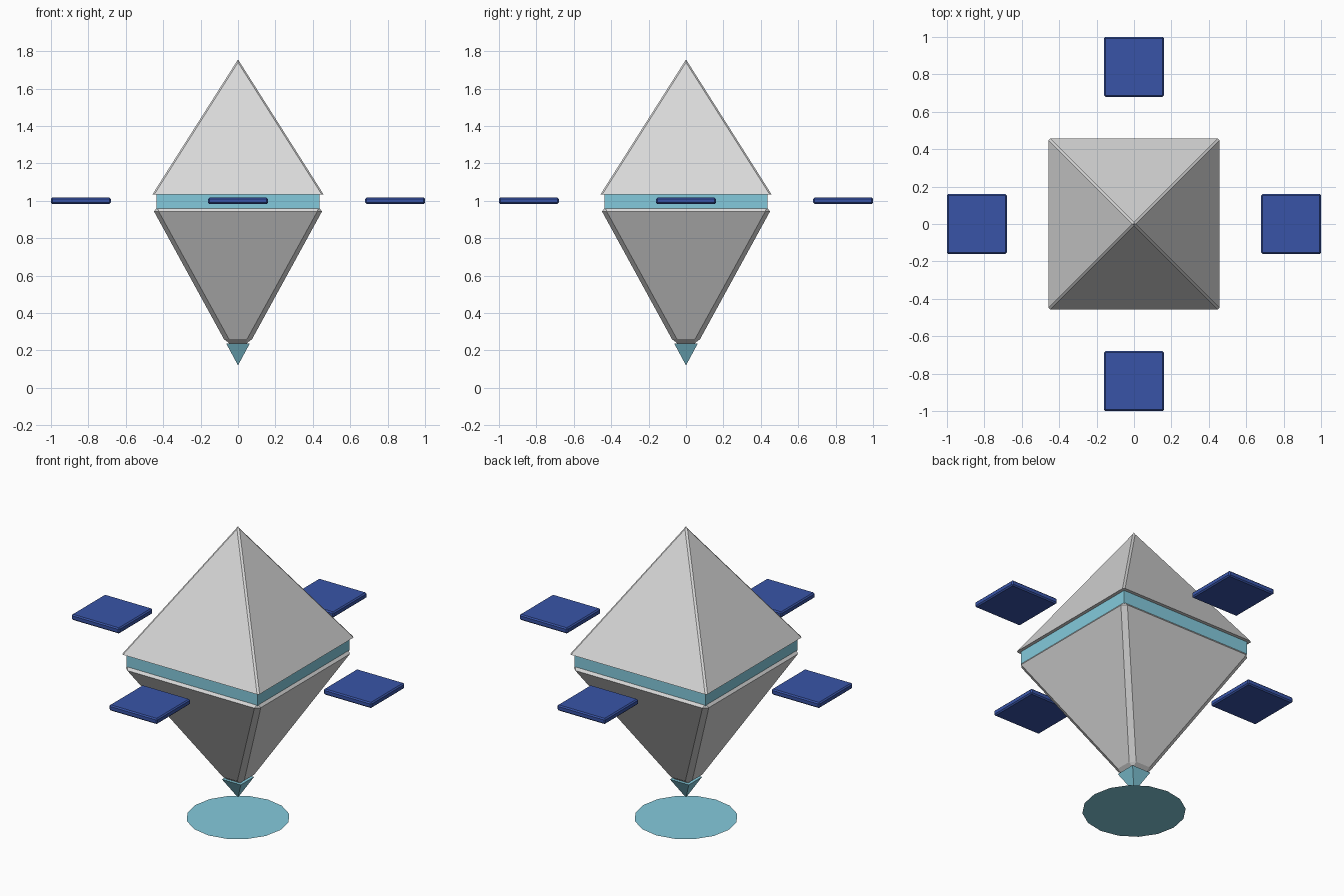
import bpy
import bmesh

cube = bpy.data.objects.get("Cube")
if cube:
    bpy.data.objects.remove(cube, do_unlink=True)


def linear(c):
    c /= 255
    return c / 12.92 if c <= 0.04045 else ((c + 0.055) / 1.055) ** 2.4


def make_material(name, *rgb):
    colour = [linear(c) for c in rgb] + [1]
    mat = bpy.data.materials.new(name)
    mat.use_nodes = True
    mat.diffuse_color = colour
    mat.node_tree.nodes["Principled BSDF"].inputs["Base Color"].default_value = colour
    return mat


grey = make_material("pale_grey", 217, 217, 217)
cyan = make_material("glow_cyan", 132, 202, 220)
blue = make_material("panel_blue", 56, 84, 167)


def finish(name, bm, mat):
    bmesh.ops.recalc_face_normals(bm, faces=bm.faces)
    mesh = bpy.data.meshes.new(name)
    bm.to_mesh(mesh)
    bm.free()
    mesh.materials.append(mat)
    obj = bpy.data.objects.new(name, mesh)
    bpy.context.collection.objects.link(obj)
    return obj


def square_loft(name, rings, mat):
    """Loft square rings given as (height, half width, corner chamfer)."""
    bm = bmesh.new()
    loops = []
    for z, h, c in rings:
        k = h - c
        pts = [(h, -k), (h, k), (k, h), (-k, h), (-h, k), (-h, -k), (-k, -h), (k, -h)]
        loops.append([bm.verts.new((x, y, z)) for x, y in pts])
    for low, high in zip(loops, loops[1:]):
        for i in range(8):
            j = (i + 1) % 8
            bm.faces.new((low[i], low[j], high[j], high[i]))
    bm.faces.new(loops[0])
    bm.faces.new(loops[-1])
    bmesh.ops.remove_doubles(bm, verts=bm.verts, dist=0.0005)
    return finish(name, bm, mat)


# Central body, top to bottom
square_loft("upper_pyramid", [(1.035, 0.457, 0.01), (1.74, 0.01, 0.01), (1.756, 0, 0)], grey)
square_loft("glow_band", [(0.955, 0.437, 0), (1.035, 0.437, 0)], cyan)
square_loft("lower_body", [(0.237, 0.045, 0), (0.26, 0.075, 0.027),
                           (0.943, 0.449, 0.025), (0.965, 0.432, 0)], grey)
square_loft("glow_tip", [(0.12, 0, 0), (0.237, 0.063, 0)], cyan)

# Flat glowing disc on the ground
bm = bmesh.new()
bmesh.ops.create_circle(bm, cap_ends=True, segments=16, radius=0.283)
finish("ground_disc", bm, cyan)

# Four floating panels
for side, x, y in (("left", 1, 0), ("right", -1, 0), ("front", 0, -1), ("back", 0, 1)):
    panel = square_loft(side + "_panel", [(-0.017, 0.16, 0), (0.017, 0.16, 0)], blue)
    panel.location = (x * 0.84, y * 0.84, 1)
    bevel = panel.modifiers.new("edge_bevel", "BEVEL")
    bevel.width = 0.007
    bevel.segments = 1
